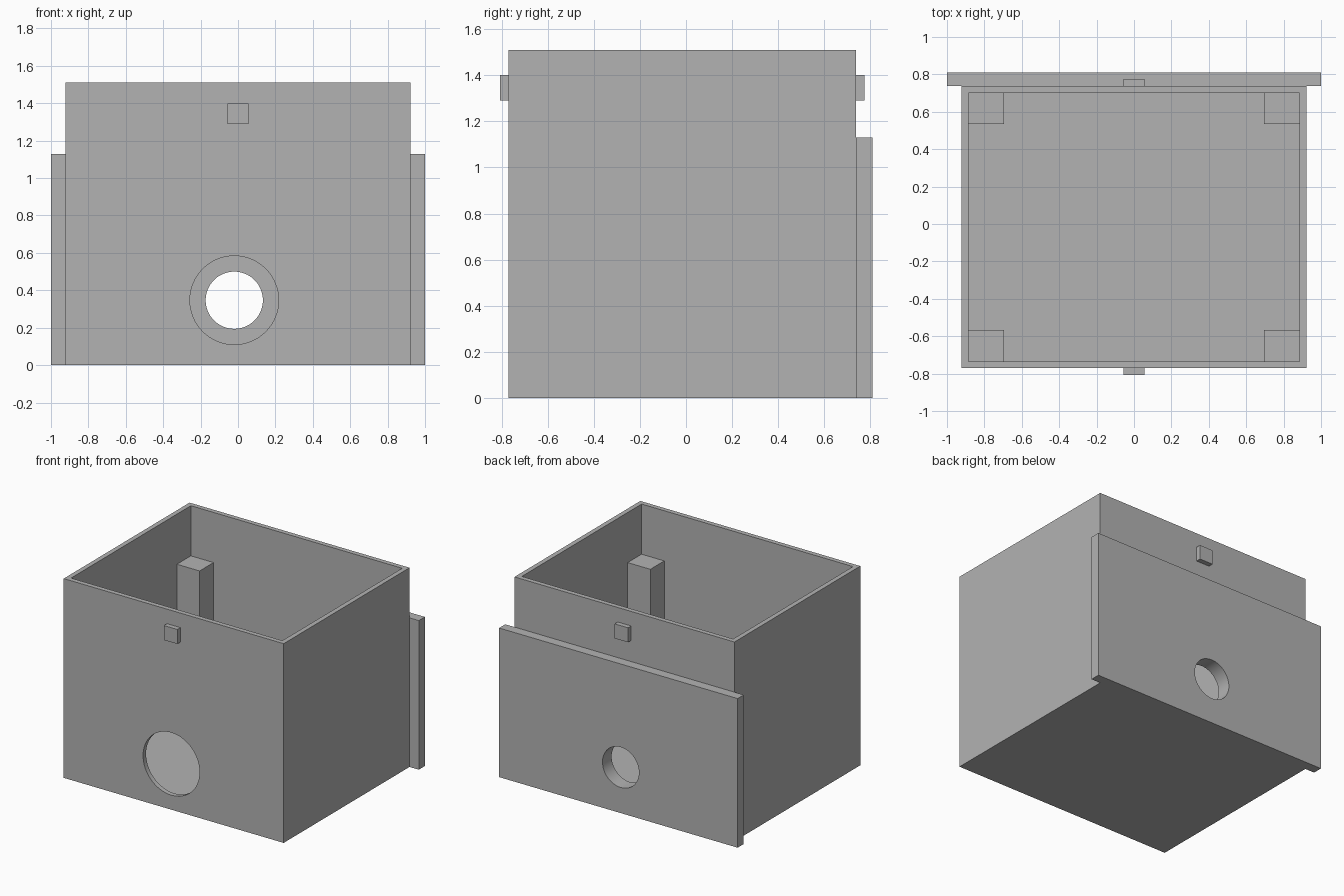
import bpy
import math

if "Cube" in bpy.data.objects:
    bpy.data.objects.remove(bpy.data.objects["Cube"], do_unlink=True)

GREY = (0.45, 0.45, 0.45, 1)
grey = bpy.data.materials.new("plain grey")
grey.use_nodes = True
grey.diffuse_color = GREY
for node in grey.node_tree.nodes:
    if node.type == "BSDF_PRINCIPLED":
        node.inputs["Base Color"].default_value = GREY


def block(name, low, high):
    """Axis-aligned box between two corners."""
    centre = [(a + b) / 2 for a, b in zip(low, high)]
    bpy.ops.mesh.primitive_cube_add(size=1, location=centre)
    ob = bpy.context.object
    ob.name = name
    ob.scale = [b - a for a, b in zip(low, high)]
    bpy.ops.object.transform_apply(location=True, rotation=False, scale=True)
    ob.data.materials.append(grey)
    return ob


def cut(target, cutter):
    """Subtract the cutter from the target and discard it."""
    mod = target.modifiers.new("cut", "BOOLEAN")
    mod.operation = "DIFFERENCE"
    mod.solver = "EXACT"
    mod.object = cutter
    bpy.ops.object.select_all(action="DESELECT")
    bpy.context.view_layer.objects.active = target
    target.select_set(True)
    bpy.ops.object.modifier_apply(modifier=mod.name)
    bpy.data.objects.remove(cutter, do_unlink=True)


def bore(target, radius, y, depth):
    """Round hole running front to back."""
    bpy.ops.mesh.primitive_cylinder_add(
        vertices=64, radius=radius, depth=depth,
        location=(-0.02, y, 0.347), rotation=(math.pi / 2, 0, 0))
    cutter = bpy.context.object
    cutter.data.materials.append(grey)
    cut(target, cutter)


HALF, FRONT, BACK, TOP = 0.922, -0.77, 0.737, 1.51
WALL, PLATE_TOP = 0.036, 1.13
IN_X, IN_FRONT, IN_BACK = HALF - WALL, FRONT + WALL, BACK - WALL

# Open box
box = block("box_shell", (-HALF, FRONT, 0), (HALF, BACK, TOP))
cut(box, block("cavity", (-IN_X, IN_FRONT, WALL), (IN_X, IN_BACK, TOP + 0.2)))
bore(box, 0.237, FRONT, 0.2)
bore(box, 0.153, BACK, 0.2)

# Wide plate on the back
plate = block("back_plate", (-1, BACK, 0), (1, 0.81, PLATE_TOP))
bore(plate, 0.153, BACK, 0.4)

# Corner posts inside the box
for side, sx in (("right", -1), ("left", 1)):
    x0, x1 = sorted((sx * IN_X, sx * (IN_X - 0.19)))
    for end, y0, y1 in (("front", IN_FRONT, IN_FRONT + 0.167),
                        ("back", IN_BACK - 0.167, IN_BACK)):
        block(f"{end}_{side}_post", (x0, y0, WALL), (x1, y1, PLATE_TOP))

# Small catches near the rim
for end, y0, y1 in (("front", FRONT - 0.037, FRONT), ("back", BACK, BACK + 0.037)):
    block(f"{end}_catch", (-0.056, y0, 1.29), (0.056, y1, 1.4))

# Round bores stay smooth, box edges stay crisp
bpy.ops.object.select_all(action="DESELECT")
for ob in (box, plate):
    ob.select_set(True)
bpy.context.view_layer.objects.active = box
bpy.ops.object.shade_smooth_by_angle(angle=math.radians(30))
